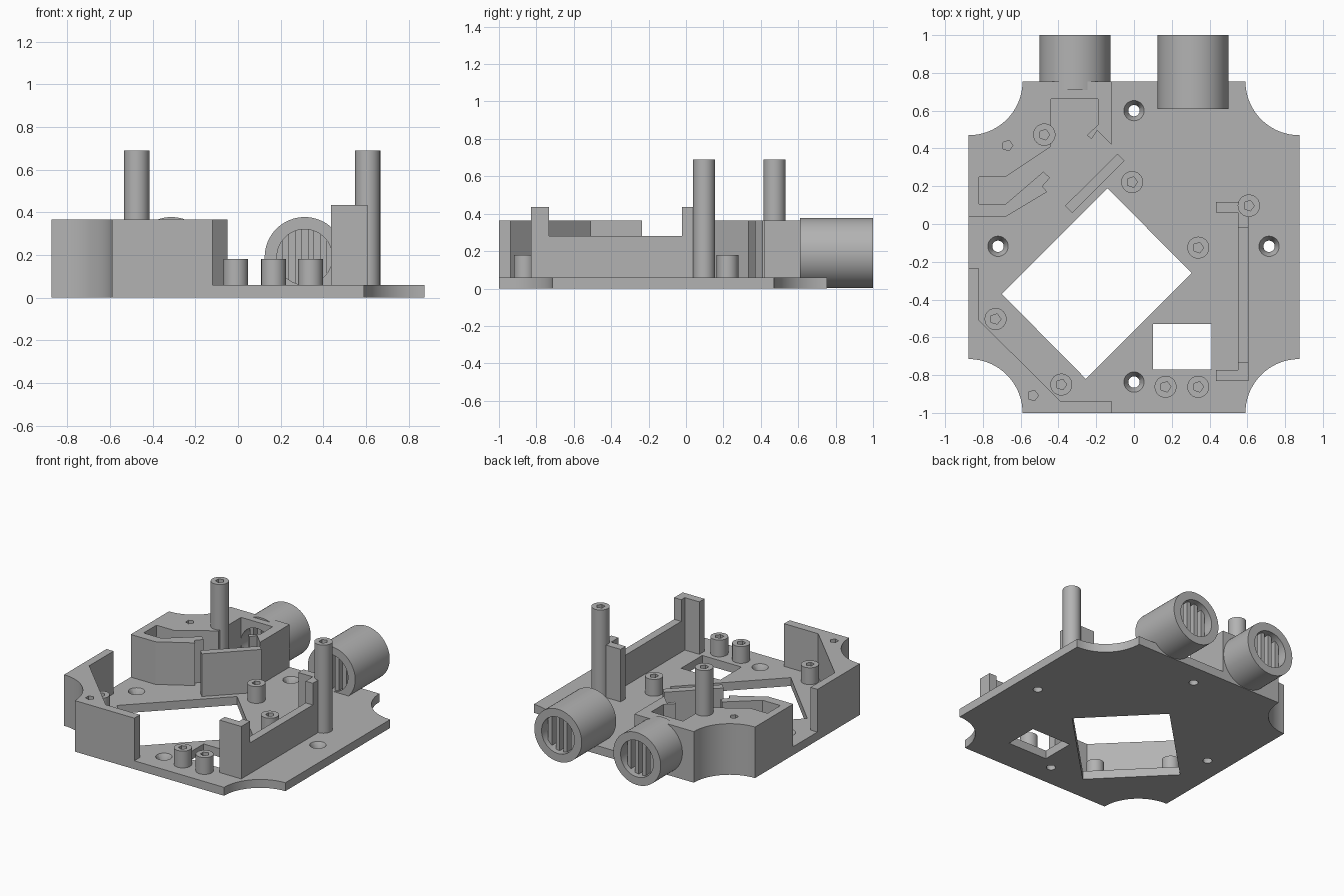
import bpy, bmesh, math
from mathutils import Matrix

if "Cube" in bpy.data.objects:
    bpy.data.objects.remove(bpy.data.objects["Cube"])

grey = bpy.data.materials.new("plain_grey")
grey.use_nodes = True
grey.diffuse_color = (0.45, 0.45, 0.45, 1)
grey.node_tree.nodes["Principled BSDF"].inputs["Base Color"].default_value = grey.diffuse_color

BASE, WALL, RAIL, STUB, TALL = 0.06, 0.365, 0.28, 0.18, 0.69
HALF, FRONT, BACK, NOTCH = 0.875, -1.0, 0.755, 0.285


def finish(name, bm):
    bmesh.ops.recalc_face_normals(bm, faces=bm.faces)
    mesh = bpy.data.meshes.new(name)
    bm.to_mesh(mesh)
    bm.free()
    mesh.materials.append(grey)
    ob = bpy.data.objects.new(name, mesh)
    bpy.context.collection.objects.link(ob)
    return ob


def prism(name, outline, z0, z1):
    bm = bmesh.new()
    face = bm.faces.new([bm.verts.new((x, y, z0)) for x, y in outline])
    top = bmesh.ops.extrude_face_region(bm, geom=[face])["geom"]
    bmesh.ops.translate(bm, vec=(0, 0, z1 - z0),
                        verts=[v for v in top if isinstance(v, bmesh.types.BMVert)])
    return finish(name, bm)


def box(name, x0, x1, y0, y1, z0, z1):
    return prism(name, [(x0, y0), (x1, y0), (x1, y1), (x0, y1)], z0, z1)


def cone(name, x, y, z0, z1, r0, r1, sides=32):
    bm = bmesh.new()
    bmesh.ops.create_cone(bm, cap_ends=True, segments=sides, radius1=r0, radius2=r1,
                          depth=z1 - z0, matrix=Matrix.Translation((x, y, (z0 + z1) / 2)))
    return finish(name, bm)


def barrel_rod(name, x, y0, y1, r):
    bm = bmesh.new()
    spin = Matrix.Translation((x, (y0 + y1) / 2, 0.19)) @ Matrix.Rotation(math.pi / 2, 4, "X")
    bmesh.ops.create_cone(bm, cap_ends=True, segments=64, radius1=r, radius2=r,
                          depth=y1 - y0, matrix=spin)
    return finish(name, bm)


def cut(ob, cutters):
    for c in cutters:
        c.hide_render = True
        mod = ob.modifiers.new("cut", "BOOLEAN")
        mod.operation, mod.solver, mod.object = "DIFFERENCE", "EXACT", c
    bpy.context.view_layer.update()
    done = bpy.data.meshes.new_from_object(ob.evaluated_get(bpy.context.evaluated_depsgraph_get()))
    ob.modifiers.clear()
    ob.data = done
    for c in cutters:
        bpy.data.objects.remove(c)


def pilot(x, y, z0, z1):
    # five-sided screw hole with a corner towards +x
    ring = [(x + 0.029 * math.cos(k * math.tau / 5), y + 0.029 * math.sin(k * math.tau / 5))
            for k in range(5)]
    return prism("pilot_cutter", ring, z0, z1)


def notch(i):
    # concave corner arc; corners run counter-clockwise from the front at -x
    cx = HALF if i in (1, 2) else -HALF
    cy = FRONT if i < 2 else BACK
    start = math.pi / 2 * (i + 1)
    return [(cx + NOTCH * math.cos(start - t * math.pi / 36),
             cy + NOTCH * math.sin(start - t * math.pi / 36)) for t in range(19)]


# base plate with windows and countersunk holes
plate = prism("base_plate", [p for i in range(4) for p in notch(i)], 0, BASE)
cutters = [
    prism("diamond_cutter", [(-0.7, -0.37), (-0.255, -0.82), (0.305, -0.26), (-0.14, 0.19)], -0.1, 0.2),
    box("window_cutter", 0.1, 0.41, -0.77, -0.53, -0.1, 0.2),
]
for x, y in [(0, 0.6), (0, -0.837), (-0.72, -0.118), (0.715, -0.118)]:
    cutters.append(cone("hole_cutter", x, y, -0.1, 0.1, 0.03, 0.03))
    cutters.append(cone("sink_cutter", x, y, 0.015, 0.0605, 0.029, 0.054))
cut(plate, cutters)

# front corner wall
corner = prism("front_corner_wall", notch(0) + [
    (-0.12, FRONT), (-0.12, -0.937), (-0.39, -0.937), (-0.82, -0.51),
    (-0.82, -0.235), (-HALF, -0.235)], 0, WALL)
cut(corner, [pilot(-0.535, -0.908, 0.15, 0.5)])

# back corner housing around an open pocket, bored for the barrel
housing = prism("back_corner_housing", notch(3) + [
    (-HALF, 0.038), (-0.68, 0.038), (-0.46, 0.17), (-0.485, 0.2), (-0.445, 0.245),
    (-0.48, 0.277), (-0.68, 0.105), (-0.82, 0.105), (-0.82, 0.25), (-0.68, 0.25),
    (-0.44, 0.41), (-0.44, 0.663), (-0.19, 0.663), (-0.19, 0.525), (-0.25, 0.47),
    (-0.225, 0.45), (-0.195, 0.495), (-0.12, 0.42), (-0.12, BACK)], 0, WALL)
cut(housing, [pilot(-0.67, 0.415, 0.15, 0.5),
              barrel_rod("bore_cutter", -0.3125, 0.6, 1.1, 0.129)])
prism("diagonal_panel", [(-0.327, 0.058), (-0.05, 0.335), (-0.087, 0.372), (-0.365, 0.096)],
      BASE / 2, WALL)

# barrels with slatted grilles at both ends
for side, x, start in (("right", -0.3125, 0.71), ("left", 0.3125, 0.61)):
    tube = barrel_rod(side + "_barrel", x, start, 1.0, 0.1875)
    cut(tube, [barrel_rod("bore_cutter", x, 0.5, 1.1, 0.13)])
    barrel_rod(side + "_barrel_core", x, 0.78, 0.84, 0.135)
    for k in range(4):
        dx = (k - 1.5) * 0.06
        h = math.sqrt(0.15 ** 2 - (abs(dx) + 0.015) ** 2)
        box(f"{side}_slat_{k + 1}", x + dx - 0.015, x + dx + 0.015,
            start + 0.02, 0.96, 0.19 - h, 0.19 + h)

# side rail with a hooked post at each end
box("side_rail", 0.55, 0.607, -0.75, 0.0, BASE / 2, RAIL)
prism("rail_front_post", [(0.435, -0.83), (0.607, -0.83), (0.607, -0.732), (0.55, -0.732),
                          (0.55, -0.772), (0.435, -0.772)], BASE / 2, 0.435)
prism("rail_back_post", [(0.435, 0.06), (0.55, 0.06), (0.55, -0.022), (0.607, -0.022),
                         (0.607, 0.117), (0.435, 0.117)], BASE / 2, 0.435)

# short standoffs and tall posts, each with a screw hole
for i, (x, y) in enumerate([(-0.01, 0.222), (0.34, -0.125), (-0.733, -0.503),
                            (-0.385, -0.85), (0.167, -0.862), (0.34, -0.862)]):
    stub = cone(f"standoff_{i + 1}", x, y, BASE / 2, STUB, 0.058, 0.058)
    cut(stub, [pilot(x, y, BASE, 0.3)])
for side, x, y in (("right", -0.475, 0.473), ("left", 0.608, 0.097)):
    post = cone(side + "_tall_post", x, y, BASE / 2, TALL, 0.059, 0.059)
    cut(post, [pilot(x, y, 0.45, 0.8)])

# smooth round surfaces, crisp edges
bpy.ops.object.select_all(action="DESELECT")
for ob in bpy.context.collection.objects:
    if ob.type == "MESH" and grey.name in ob.data.materials:
        ob.select_set(True)
        bpy.context.view_layer.objects.active = ob
bpy.ops.object.shade_smooth_by_angle(angle=math.radians(30))
